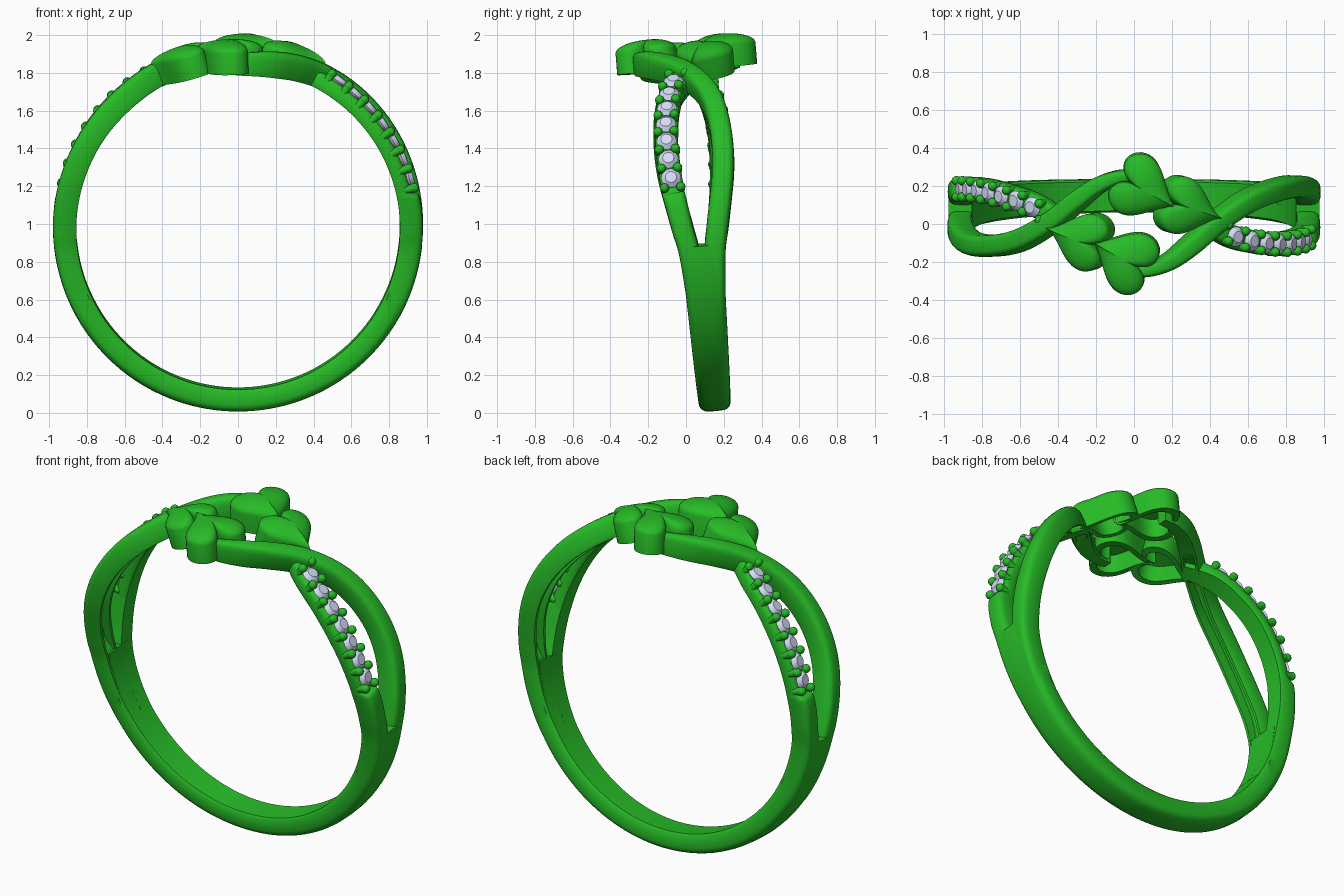
import bpy, bmesh
from math import sin, cos, pi, radians, copysign
from mathutils import Vector, Matrix

if "Cube" in bpy.data.objects:
    bpy.data.objects.remove(bpy.data.objects["Cube"])


def material(name, color):
    m = bpy.data.materials.new(name)
    m.diffuse_color = color
    m.use_nodes = True
    m.node_tree.nodes["Principled BSDF"].inputs["Base Color"].default_value = m.diffuse_color
    return m


METAL = material("green_metal", (0.02, 0.5, 0.02, 1))
STONE = material("pale_stone", (0.66, 0.72, 0.92, 1))
# The ring leans slightly forward; everything is modelled about its centre
RING = Matrix.Translation((0, 0.075, 0.986)) @ Matrix.Rotation(radians(4.7), 4, 'X')


def finish(bm, name, mat, local=Matrix(), angle=40):
    bmesh.ops.recalc_face_normals(bm, faces=bm.faces)
    me = bpy.data.meshes.new(name)
    bm.to_mesh(me)
    bm.free()
    me.materials.append(mat)
    ob = bpy.data.objects.new(name, me)
    bpy.context.collection.objects.link(ob)
    ob.matrix_world = RING @ local
    bpy.ops.object.select_all(action='DESELECT')
    ob.select_set(True)
    bpy.context.view_layer.objects.active = ob
    bpy.ops.object.shade_smooth_by_angle(angle=radians(angle))


def samples(keys, n=10):
    """Smooth curve through rows of (angle, y, inner r, outer r, width, groove)."""
    k = [keys[0]] + keys + [keys[-1]]
    out = []
    for i in range(1, len(k) - 2):
        for j in range(n):
            t = j / n
            out.append([0.5 * (2 * b + (c - a) * t + (2 * a - 5 * b + 4 * c - d) * t * t
                               + (3 * b - a - 3 * c + d) * t ** 3)
                        for a, b, c, d in zip(*k[i - 1:i + 3])])
    return out + [list(keys[-1])]


def profile(groove):
    """Rounded outer side, flat inner side with an optional channel."""
    pts = []
    for i in range(17):
        c, s = cos(pi * i / 16), sin(pi * i / 16)
        pts.append((copysign(abs(c) ** 0.55, c), 0.5 + 0.5 * max(s, 0) ** 0.7))
    g = max(groove, 0)
    return pts + [(-1, 0.12), (-0.88, 0), (-0.6, 0), (-0.55, g),
                  (0.55, g), (0.6, 0), (0.88, 0), (1, 0.12)]


def sweep(keys):
    rows = samples(keys)
    radial = [Vector((cos(radians(r[0])), 0, sin(radians(r[0])))) for r in rows]
    pos = [e * r[2] + Vector((0, r[1], 0)) for e, r in zip(radial, rows)]
    bm = bmesh.new()
    rings = []
    for i, r in enumerate(rows):
        t = (pos[min(i + 1, len(pos) - 1)] - pos[max(i - 1, 0)]).normalized()
        nrm = (radial[i] - t * radial[i].dot(t)).normalized()
        side = t.cross(nrm)
        rings.append([bm.verts.new(pos[i] + side * (a * r[4] / 2) + nrm * (b * (r[3] - r[2])))
                      for a, b in profile(r[5])])
    n = len(rings[0])
    for A, B in zip(rings, rings[1:]):
        for j in range(n):
            bm.faces.new((A[j], A[(j + 1) % n], B[(j + 1) % n], B[j]))
    bm.faces.new(rings[0])
    bm.faces.new(rings[-1])
    return bm


def heart(sx, sy, wall=0.115, dome=0.06):
    """Puffed heart, tip along +x, hollow underneath."""
    n = 64
    outline = []
    for i in range(n):
        t = 2 * pi * i / n
        outline.append((-(13 * cos(t) - 5 * cos(2 * t) - 2 * cos(3 * t) - cos(4 * t)) * sy,
                        16 * sin(t) ** 3 * sx))
    levels = [(0.76, wall), (0.76, 0), (1, 0), (1, wall)]
    levels += [(cos(a * pi / 16), wall + dome * sin(a * pi / 16)) for a in range(1, 8)]
    bm = bmesh.new()
    rings = [[bm.verts.new((x * s, y * s, z)) for x, y in outline] for s, z in levels]
    for A, B in zip(rings, rings[1:]):
        for j in range(n):
            bm.faces.new((A[j], A[(j + 1) % n], B[(j + 1) % n], B[j]))
    for ring, z in ((rings[0], wall), (rings[-1], wall + dome)):
        c = bm.verts.new((0, 0, z))
        for j in range(n):
            bm.faces.new((ring[j], ring[(j + 1) % n], c))
    return bm


# Lower shank
finish(sweep([(-174, 0, .856, .98, .225, 0), (-145, 0, .858, .98, .20, 0),
              (-115, 0, .86, .98, .18, 0), (-90, 0, .86, .98, .17, 0),
              (-65, 0, .86, .98, .18, 0), (-35, 0, .858, .98, .20, 0),
              (-6, 0, .856, .98, .225, 0)]), "shank", METAL)

PLAIN = [(-32, .045, .857, .977, .10, 0), (-10, .066, .857, .978, .11, 0),
         (0, .092, .856, .98, .115, .4), (18, .145, .855, .98, .115, .5),
         (33, .15, .855, .98, .115, .5), (48, .108, .852, .98, .115, .5),
         (61, .005, .85, .98, .11, .4), (71, -.12, .84, .975, .105, 0),
         (78, -.2, .83, .965, .09, 0), (85, -.245, .825, .95, .07, 0),
         (91, -.25, .825, .94, .06, 0)]
JEWELLED = [(-32, -.045, .857, .977, .10, 0), (-10, -.066, .857, .978, .11, 0),
            (0, -.095, .857, .978, .115, 0), (10, -.122, .858, .975, .12, 0),
            (12.5, -.127, .858, .94, .12, 0), (22, -.138, .858, .937, .12, 0),
            (34, -.138, .858, .937, .12, 0), (46, -.115, .856, .937, .12, 0),
            (56, -.075, .852, .937, .12, 0), (66, .005, .845, .94, .10, 0)]
path = samples(JEWELLED)


def seat(phi, across, r):
    """Frame on the jewelled strand with z pointing outward."""
    row = min(path, key=lambda q: abs(q[0] - phi))
    i = path.index(row)
    b = path[i + 1] if phi > row[0] else path[i - 1]
    y = row[1] + (b[1] - row[1]) * (phi - row[0]) / (b[0] - row[0])
    return (Matrix.Rotation(-radians(phi), 4, 'Y') @ Matrix.Translation((r, y + across, 0))
            @ Matrix.Rotation(pi / 2, 4, 'Y'))


# Upper parts repeat with a half turn about the vertical
for side, turn in (("right", 0), ("left", pi)):
    R = Matrix.Rotation(turn, 4, 'Z')
    finish(sweep(PLAIN), "plain_strand_" + side, METAL, R)
    finish(sweep(JEWELLED), "jewelled_strand_" + side, METAL, R)

    # Round cut stones
    bm = bmesh.new()
    for i in range(7):
        phi = 16.5 + i * 6.5
        for r1, r2, d, r in ((.053, .03, .022, .957), (.01, .053, .04, .926)):
            bmesh.ops.create_cone(bm, cap_ends=True, segments=16, radius1=r1, radius2=r2,
                                  depth=d, matrix=seat(phi, 0, r))
    finish(bm, "stones_" + side, STONE, R, 20)

    # Bead prongs between the stones
    bm = bmesh.new()
    for i in range(8):
        for s in (-1, 1):
            bmesh.ops.create_uvsphere(bm, u_segments=14, v_segments=8, radius=.025,
                                      matrix=seat(13.25 + i * 6.5, s * .043, .958))
            bmesh.ops.create_cone(bm, cap_ends=True, segments=12, radius1=.022, radius2=.022,
                                  depth=.05, matrix=seat(13.25 + i * 6.5, s * .043, .932))
    finish(bm, "prongs_" + side, METAL, R)

    # Pair of hearts across the top
    for name, sx, sy, loc, tilt, turn_z in (
            ("inner_heart_", .0106, .0122, (.04, .187, .835), 2, -29),
            ("outer_heart_", .0096, .0116, (.25, .085, .8), 17, -18)):
        M = (Matrix.Translation(loc) @ Matrix.Rotation(radians(tilt), 4, 'Y')
             @ Matrix.Rotation(radians(turn_z), 4, 'Z'))
        finish(heart(sx, sy), name + side, METAL, R @ M)
